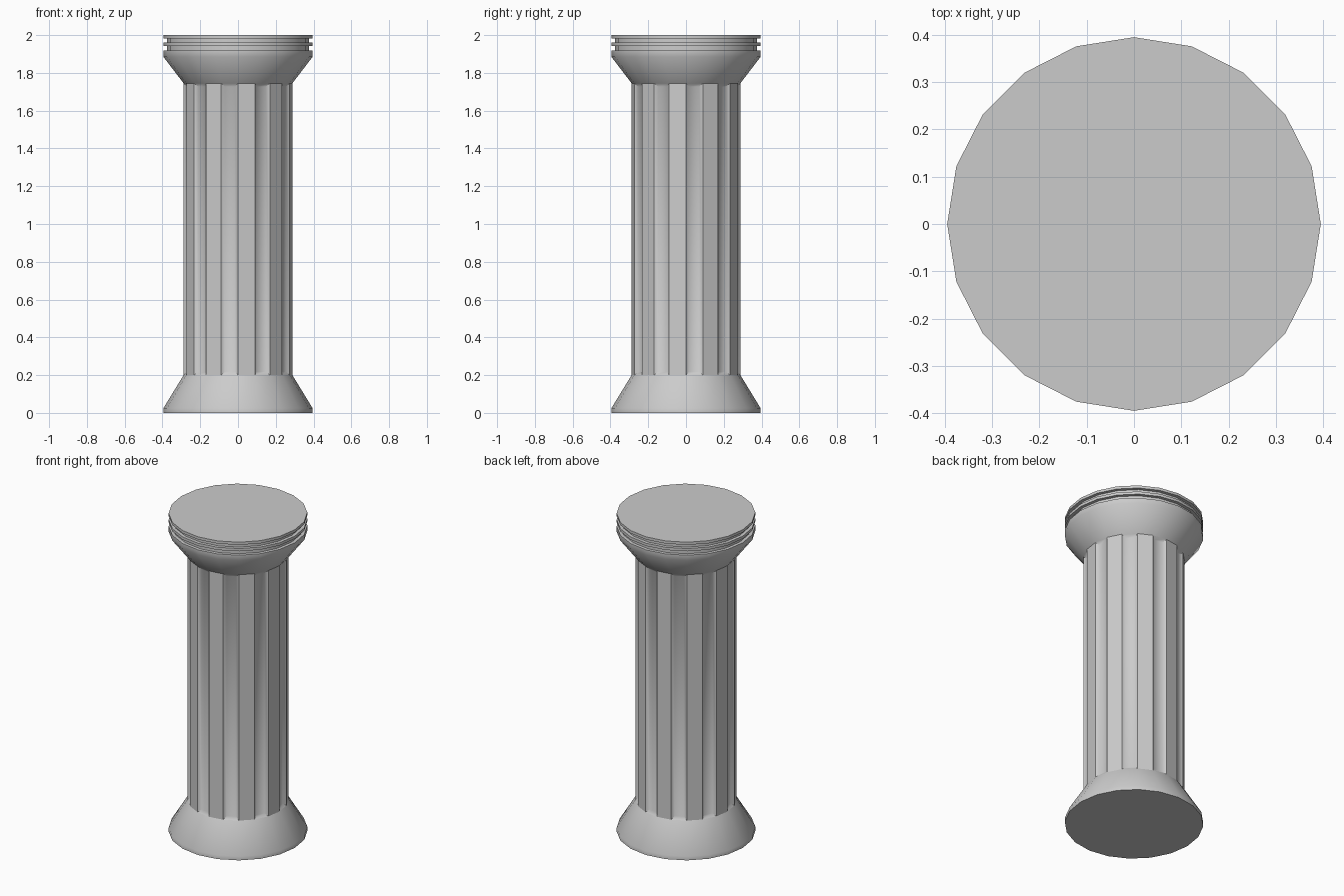
import bpy, bmesh
from math import cos, sin, tau, radians

if "Cube" in bpy.data.objects:
    bpy.data.objects.remove(bpy.data.objects["Cube"])

SIDES = 20


def lathe(name, profile, cap_bottom=False, cap_top=False, fluted=False):
    """Revolve (radius, z) points into a 20-sided part."""
    bm = bmesh.new()
    rings = [[bm.verts.new((r * cos(tau * i / SIDES), r * sin(tau * i / SIDES), z))
              for i in range(SIDES)] for r, z in profile]
    sides = []
    for a, b in zip(rings, rings[1:]):
        for i in range(SIDES):
            j = (i + 1) % SIDES
            sides.append(bm.faces.new((a[i], a[j], b[j], b[i])))
    if cap_bottom:
        bm.faces.new(rings[0][::-1])
    if cap_top:
        bm.faces.new(rings[-1])
    bm.normal_update()
    if fluted:
        # every other face is inset and pushed in as a flute
        bmesh.ops.inset_individual(bm, faces=sides[::2], thickness=0.018,
                                   depth=-0.015, use_even_offset=True)
    me = bpy.data.meshes.new(name)
    bm.to_mesh(me)
    bm.free()
    ob = bpy.data.objects.new(name, me)
    bpy.context.collection.objects.link(ob)
    bpy.ops.object.select_all(action='DESELECT')
    ob.select_set(True)
    bpy.context.view_layer.objects.active = ob
    bpy.ops.object.shade_smooth_by_angle(angle=radians(50))
    return ob


R, N, S = 0.395, 0.375, 0.288   # rim, groove and shaft radii

# flared foot
lathe("base", [(R, 0), (R, 0.025), (S, 0.2)], cap_bottom=True)

# fluted shaft
lathe("shaft", [(S, 0.2), (S, 1.745)], fluted=True)

# flared capital with two grooves under the top plate
lathe("capital", [(S, 1.745), (R, 1.885), (R, 1.918), (N, 1.918), (N, 1.943),
                  (R, 1.943), (R, 1.96), (N, 1.96), (N, 1.983), (R, 1.983), (R, 2.0)],
      cap_top=True)
